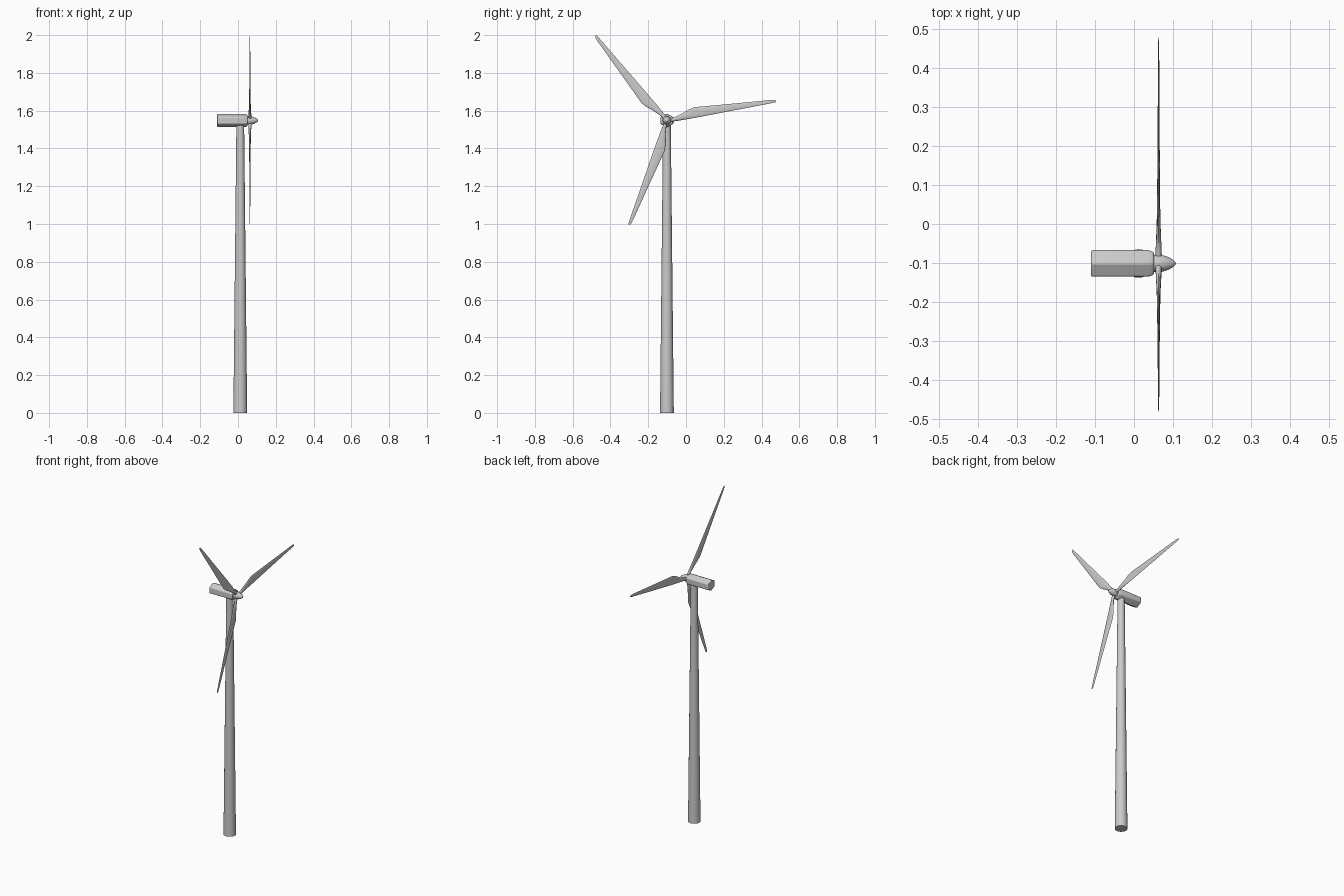
import bpy, bmesh
from math import pi, cos, sin, radians
from mathutils import Matrix, Vector

if "Cube" in bpy.data.objects:
    bpy.data.objects.remove(bpy.data.objects["Cube"])

TX, CY, HZ = 0.012, -0.101, 1.548   # tower x, shared y, hub height
RX = 0.063                          # rotor plane x


def loft(name, rings, angle=35):
    """Skin a list of equal-length point rings, capping both ends."""
    bm = bmesh.new()
    loops = [[bm.verts.new(p) for p in ring] for ring in rings]
    n = len(loops[0])
    for a, b in zip(loops, loops[1:]):
        for i in range(n):
            j = (i + 1) % n
            bm.faces.new((a[i], a[j], b[j], b[i]))
    bm.faces.new(loops[0])
    bm.faces.new(loops[-1])
    bmesh.ops.recalc_face_normals(bm, faces=bm.faces)
    me = bpy.data.meshes.new(name)
    bm.to_mesh(me)
    bm.free()
    ob = bpy.data.objects.new(name, me)
    bpy.context.collection.objects.link(ob)
    bpy.ops.object.select_all(action='DESELECT')
    ob.select_set(True)
    bpy.context.view_layer.objects.active = ob
    bpy.ops.object.shade_smooth_by_angle(angle=radians(angle))
    return ob


def ring_x(x, ry, rz, n):
    """Ring around the rotor axis, first corner pointing up."""
    return [(x, CY + ry * sin(2 * pi * i / n), HZ + rz * cos(2 * pi * i / n))
            for i in range(n)]


# Tapered tower
loft("tower", [[(TX + r * cos(2 * pi * i / 24), CY + r * sin(2 * pi * i / 24), z)
                for i in range(24)] for z, r in ((0, 0.0365), (1.53, 0.0205))])

# Six-sided nacelle housing with softened edges
k = 1 / cos(pi / 6)
housing = loft("nacelle", [ring_x(x, 0.034 * s * k, 0.036 * s, 6)
                           for x, s in ((-0.11, 1), (0.036, 1), (0.051, 0.86))], 20)
bev = housing.modifiers.new("soft_edges", 'BEVEL')
bev.width, bev.segments = 0.004, 2
bev.limit_method, bev.angle_limit = 'ANGLE', radians(30)

# Rounded hub and nose cone
nose = ((0.045, 0.021), (0.054, 0.0225), (0.065, 0.0225), (0.077, 0.020),
        (0.089, 0.016), (0.099, 0.010), (0.105, 0.005), (0.107, 0.001))
loft("hub_nose", [ring_x(x, r, r, 20) for x, r in nose], 60)

# Blade stations: distance, straight edge, wide edge, thickness
stations = ((0.005, -0.010, 0.010, 0.018), (0.038, -0.011, 0.009, 0.015),
            (0.090, -0.012, 0.024, 0.011), (0.125, -0.012, 0.037, 0.009),
            (0.156, -0.012, 0.044, 0.008), (0.350, -0.009, 0.028, 0.005),
            (0.555, -0.006, 0.012, 0.003), (0.578, -0.005, 0.009, 0.002),
            (0.587, -0.004, 0.003, 0.001))
for num, deg in enumerate((10, 130, 250), 1):
    turn = Matrix.Translation((RX, CY, HZ)) @ Matrix.Rotation(radians(deg), 4, 'X')
    rings = []
    for d, lo, hi, t in stations:
        mid, half = (lo + hi) / 2, (hi - lo) / 2
        rings.append([turn @ Vector((t / 2 * sin(2 * pi * i / 12), d,
                                     mid - half * cos(2 * pi * i / 12)))
                      for i in range(12)])
    loft(f"blade_{num}", rings, 50)
